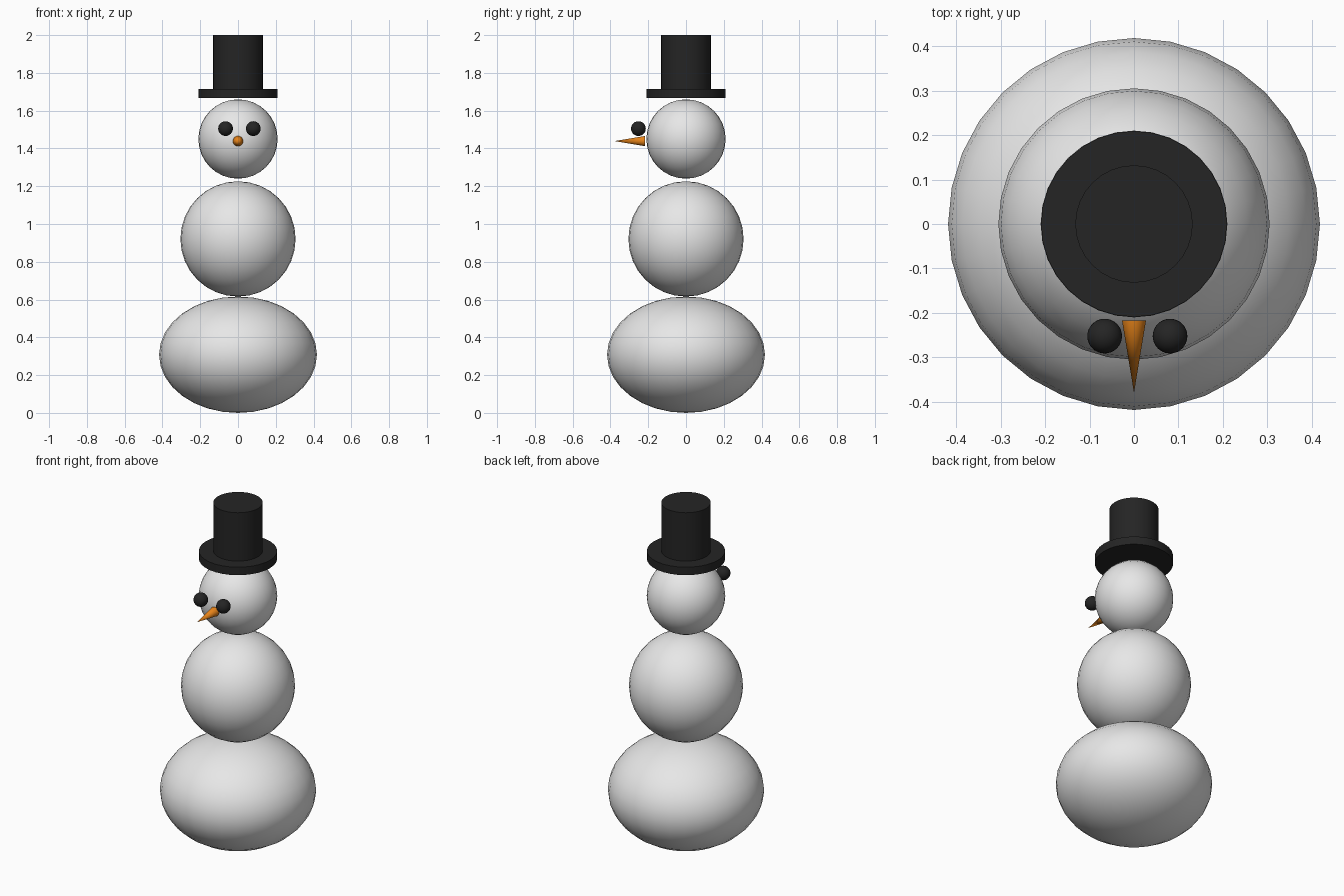
import bpy
import math

if "Cube" in bpy.data.objects:
    bpy.data.objects.remove(bpy.data.objects["Cube"])


def material(name, rgb):
    m = bpy.data.materials.new(name)
    m.diffuse_color = (*rgb, 1)
    m.use_nodes = True
    m.node_tree.nodes["Principled BSDF"].inputs["Base Color"].default_value = m.diffuse_color
    return m


snow = material("snow_white", (0.8, 0.8, 0.8))
black = material("coal_black", (0.018, 0.018, 0.018))
orange = material("carrot_orange", (0.8, 0.23, 0.01))


def finish(name, mat, sharp=40):
    ob = bpy.context.object
    ob.name = name
    ob.data.materials.append(mat)
    bpy.ops.object.transform_apply(location=False, rotation=True, scale=True)
    bpy.ops.object.shade_smooth_by_angle(angle=math.radians(sharp))
    return ob


def ball(name, mat, loc, rx, rz):
    bpy.ops.mesh.primitive_uv_sphere_add(segments=32, ring_count=16, radius=1, location=loc)
    bpy.context.object.scale = (rx, rx, rz)
    return finish(name, mat)


def disc(name, mat, r, z0, z1):
    bpy.ops.mesh.primitive_cylinder_add(vertices=32, radius=r, depth=z1 - z0,
                                        location=(0, 0, (z0 + z1) / 2))
    return finish(name, mat)


# Stacked snowballs, the lowest one flattened
ball("body_base", snow, (0, 0, 0.308), 0.418, 0.308)
ball("body_middle", snow, (0, 0, 0.921), 0.305, 0.305)
ball("head", snow, (0, 0, 1.45), 0.21, 0.21)

# Eyes, slightly off centre and in front of the head
for side, x in (("left", -0.066), ("right", 0.081)):
    ball("eye_" + side, black, (x, -0.252, 1.505), 0.039, 0.039)

# Carrot nose pointing forwards
bpy.ops.mesh.primitive_cone_add(vertices=32, radius1=0.027, radius2=0, depth=0.163,
                                location=(0, -0.298, 1.439),
                                rotation=(math.pi / 2, 0, 0))
finish("nose", orange)

# Top hat
disc("hat_brim", black, 0.209, 1.668, 1.715)
disc("hat_crown", black, 0.132, 1.70, 2.0)
